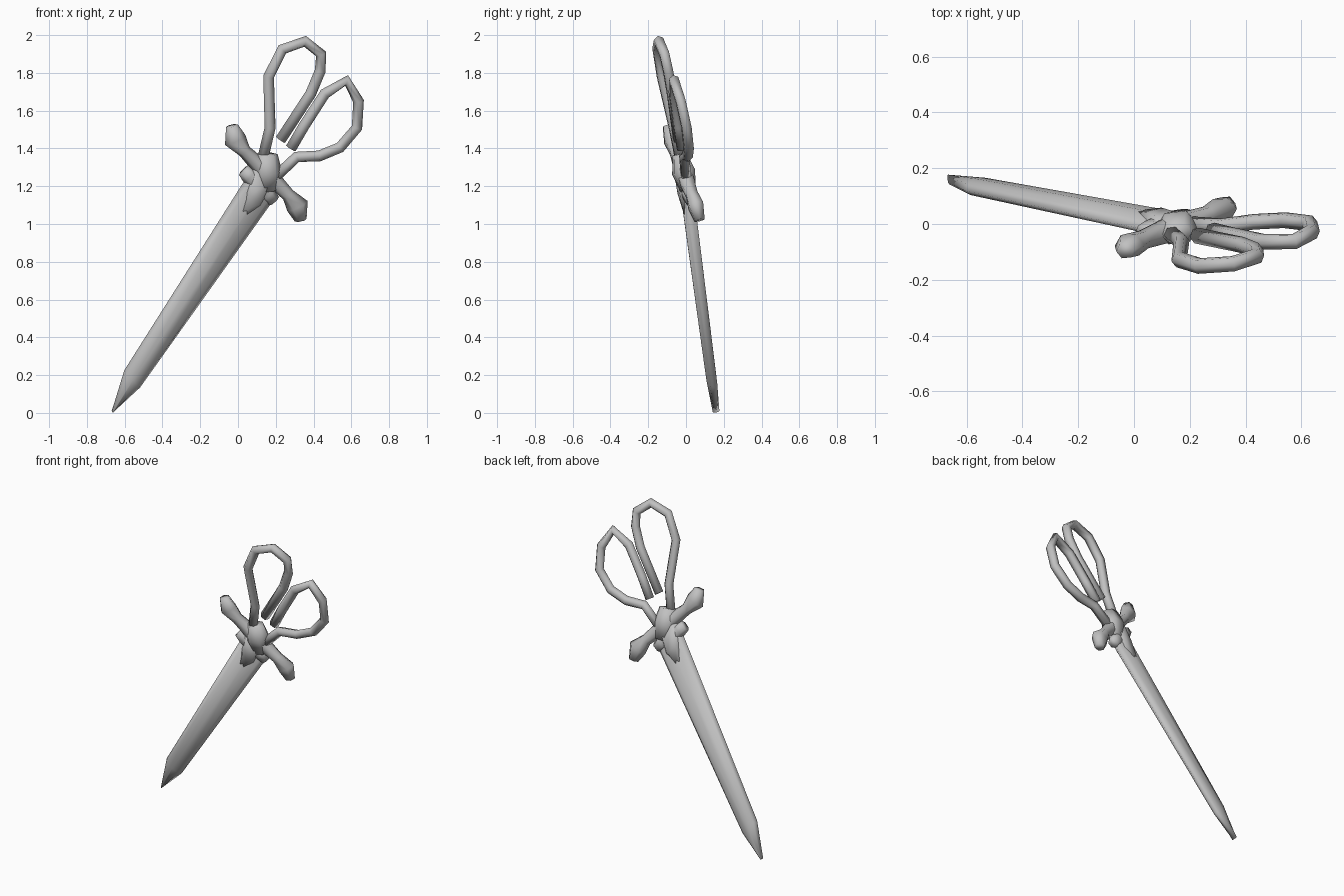
import bpy, bmesh, math
from mathutils import Vector

cube = bpy.data.objects.get("Cube")
if cube:
    bpy.data.objects.remove(cube, do_unlink=True)

steel = bpy.data.materials.new("grey steel")
steel.use_nodes = True
grey = (0.53, 0.53, 0.53, 1)
steel.diffuse_color = grey
steel.node_tree.nodes["Principled BSDF"].inputs["Base Color"].default_value = grey

# The whole tool lies in one tilted plane
NORMAL = Vector((0.146, -1, -0.23)).normalized()
SKEW = Vector((0.68, -0.73))      # direction across the blade within the plane


def on_plane(p):
    return Vector((p.x, 0.146 * p.x - 0.23 * p.y + 0.258, p.y))


def loft(name, stations, sides=6, cross=None):
    """Skin rings along (x, z, half width, half thickness) stations."""
    bm = bmesh.new()
    pts = [Vector(s[:2]) for s in stations]
    rings = []
    for i, (x, z, width, thick) in enumerate(stations):
        before = pts[i] - pts[max(i - 1, 0)]
        after = pts[min(i + 1, len(pts) - 1)] - pts[i]
        along = Vector((0, 0))
        for d in (before, after):
            if d.length > 0:
                along += d.normalized()
        along.normalize()
        side = cross or Vector((along.y, -along.x))
        ring = []
        for k in range(sides):
            a = math.tau * k / sides
            p = on_plane(pts[i] + side * width * math.cos(a))
            ring.append(bm.verts.new(p + NORMAL * thick * math.sin(a)))
        rings.append(ring)
    for r, s in zip(rings, rings[1:]):
        for k in range(sides):
            j = (k + 1) % sides
            bm.faces.new((r[k], r[j], s[j], s[k]))
    bm.faces.new(rings[0][::-1])
    bm.faces.new(rings[-1])
    bmesh.ops.recalc_face_normals(bm, faces=bm.faces)
    for f in bm.faces:
        f.smooth = True
    mesh = bpy.data.meshes.new(name)
    bm.to_mesh(mesh)
    bm.free()
    mesh.materials.append(steel)
    obj = bpy.data.objects.new(name, mesh)
    bpy.context.collection.objects.link(obj)
    return obj


def tube(name, path, r=0.029):
    return loft(name, [(x, z, r, r) for x, z in path])


# Closed blades, lens shaped in section
loft("blade", [(-0.665, 0.006, 0.005, 0.018), (-0.56, 0.18, 0.062, 0.028),
               (0.105, 1.17, 0.095, 0.034)], sides=8, cross=SKEW)

# Cross guard with flared knobs, symmetric about its middle
middle = Vector((0.15, 1.27))
half = [(0.182, -0.25, 0.032, 0.03), (0.165, -0.175, 0.06, 0.045),
        (0.115, -0.115, 0.035, 0.036), (0.04, -0.04, 0.045, 0.045)]
run = [(-x, -z, w, t) for x, z, w, t in half] + half[::-1]
loft("cross_guard", [(middle.x + x, middle.y + z, w, t) for x, z, w, t in run])

# Centre boss, collar lugs and tapered plate over the blade root
loft("centre_boss", [(0.155, 1.37, 0.055, 0.04), (0.155, 1.275, 0.078, 0.066),
                     (0.165, 1.18, 0.05, 0.045)])
loft("collar", [(0.03, 1.285, 0.035, 0.03), (0.06, 1.255, 0.045, 0.038),
                (0.16, 1.155, 0.045, 0.038), (0.19, 1.12, 0.035, 0.03)])
loft("root_plate", [(0.13, 1.25, 0.085, 0.05), (0.08, 1.14, 0.072, 0.05),
                    (0.028, 1.06, 0.025, 0.035)], cross=SKEW)

# Open finger loops
tube("upper_finger_loop", [(0.13, 1.34), (0.17, 1.51), (0.162, 1.78),
                           (0.235, 1.925), (0.355, 1.967), (0.44, 1.9),
                           (0.435, 1.81), (0.385, 1.69), (0.225, 1.445)])
tube("lower_finger_loop", [(0.2, 1.25), (0.31, 1.355), (0.43, 1.36),
                           (0.54, 1.405), (0.63, 1.51), (0.638, 1.65),
                           (0.575, 1.76), (0.46, 1.69), (0.35, 1.52),
                           (0.28, 1.4)])
